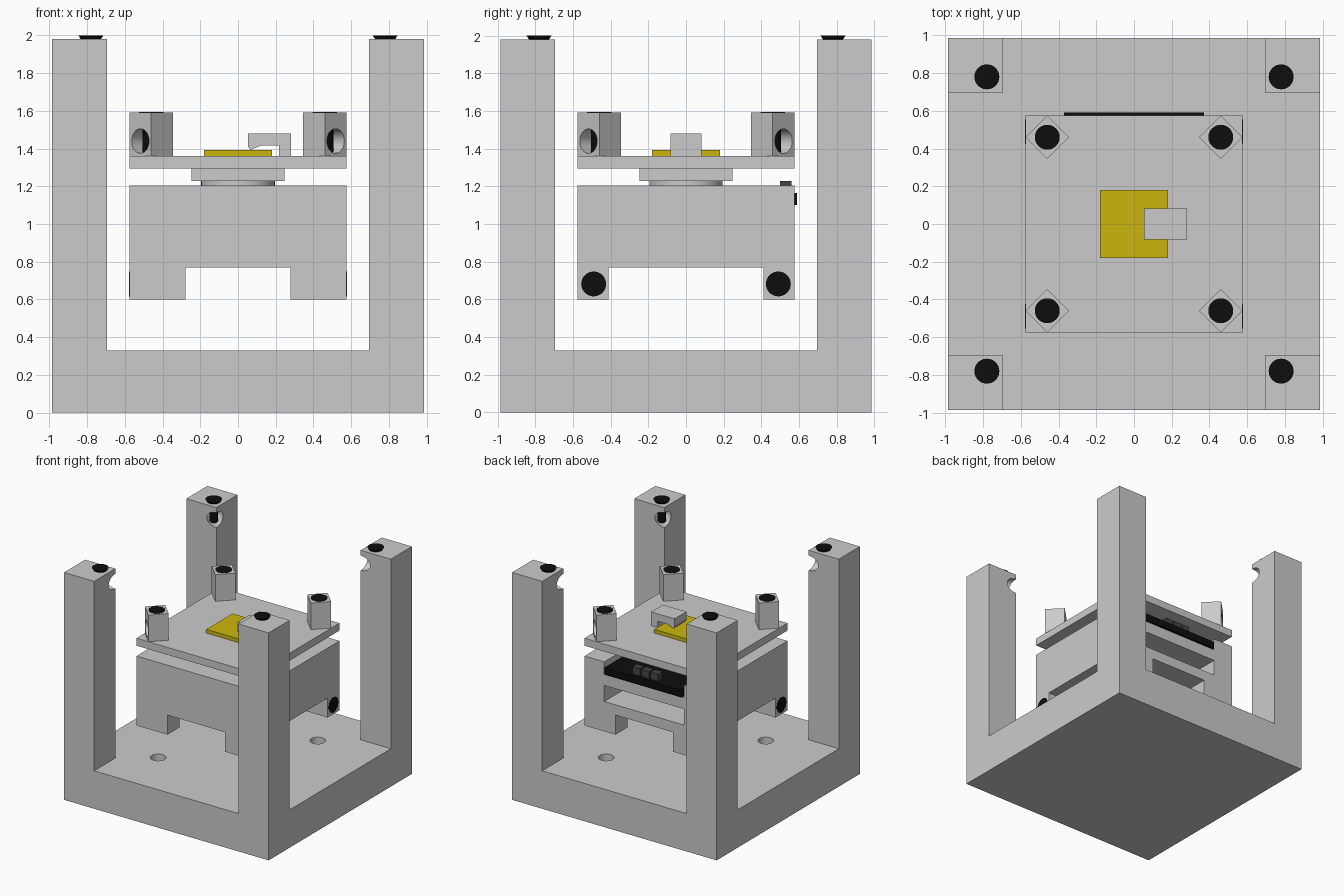
import bpy, bmesh, math
from mathutils import Vector

if "Cube" in bpy.data.objects:
    bpy.data.objects.remove(bpy.data.objects["Cube"])

SIGNS = [(sx, sy) for sx in (-1, 1) for sy in (-1, 1)]


def material(name, rgb):
    m = bpy.data.materials.new(name)
    m.diffuse_color = (*rgb, 1)
    m.use_nodes = True
    m.node_tree.nodes["Principled BSDF"].inputs["Base Color"].default_value = m.diffuse_color
    return m


BLACK = material("black", (0.004, 0.004, 0.004))
DARK = material("dark_grey", (0.06, 0.06, 0.06))
YELLOW = material("yellow", (0.6, 0.47, 0.004))


def finish(name, bm, mat=None):
    bmesh.ops.recalc_face_normals(bm, faces=bm.faces)
    me = bpy.data.meshes.new(name)
    bm.to_mesh(me)
    bm.free()
    ob = bpy.data.objects.new(name, me)
    bpy.context.collection.objects.link(ob)
    if mat:
        me.materials.append(mat)
    return ob


def box(name, lo, hi, mat=None):
    bm = bmesh.new()
    bmesh.ops.create_cube(bm, size=1)
    for v in bm.verts:
        v.co = [(a + b) / 2 + c * (b - a) for a, b, c in zip(lo, hi, v.co)]
    return finish(name, bm, mat)


def turned(name, start, axis, profile, mat=None, sides=40):
    """Solid of revolution: profile is (radius, distance along axis)."""
    bm = bmesh.new()
    rot = Vector((0, 0, 1)).rotation_difference(Vector(axis).normalized())
    rings = []
    for r, t in profile:
        rings.append([bm.verts.new(Vector(start) + rot @ Vector((
            r * math.cos(2 * math.pi * i / sides), r * math.sin(2 * math.pi * i / sides), t)))
            for i in range(sides)])
    for a, b in zip(rings, rings[1:]):
        for i in range(sides):
            j = (i + 1) % sides
            bm.faces.new((a[i], a[j], b[j], b[i]))
    bm.faces.new(rings[0])
    bm.faces.new(rings[-1])
    return finish(name, bm, mat)


def cut(ob, *cutters):
    for c in cutters:
        c.hide_render = True
        mod = ob.modifiers.new("cut", 'BOOLEAN')
        mod.operation = 'DIFFERENCE'
        mod.solver = 'EXACT'
        mod.object = c
    deps = bpy.context.evaluated_depsgraph_get()
    me = bpy.data.meshes.new_from_object(ob.evaluated_get(deps))
    ob.modifiers.clear()
    ob.data = me
    for c in cutters:
        bpy.data.objects.remove(c)


def screw(name, top, axis, shank, length):
    turned(name, top, axis, [(0.066, 0), (shank, 0.05), (shank, length)], BLACK)


# Frame base with four blind string holes
base = box("frame_base", (-0.985, -0.985, 0), (0.985, 0.985, 0.33))
cut(base, *[turned("hole", (sx * 0.425, sy * 0.49, 0.18), (0, 0, 1), [(0.063, 0), (0.063, 0.2)])
            for sx, sy in SIGNS])

for sx, sy in SIGNS:
    # Corner posts, each with a diagonal hole through its inner edge and a clamp screw
    xs, ys = sorted((sx * 0.695, sx * 0.985)), sorted((sy * 0.695, sy * 0.985))
    post = box("corner_post", (xs[0], ys[0], 0.33), (xs[1], ys[1], 1.98))
    cut(post, turned("hole", (sx * 0.6, sy * 0.6, 1.87), (sx, sy, 0),
                     [(0.065, 0), (0.065, 0.33)]))
    screw("post_screw", (sx * 0.78, sy * 0.78, 2.0), (0, 0, -1), 0.035, 0.24)

    # Diamond-section string mounts on the platform, with holes facing outwards
    c = sx * 0.46, sy * 0.46
    mount = turned("string_mount", (*c, 1.36), (0, 0, 1), [(0.115, 0), (0.115, 0.232)], sides=4)
    cut(mount, turned("hole", (c[0] + sx * 0.15, c[1] + sy * 0.15, 1.44), (-sx, -sy, 0),
                      [(0.065, 0), (0.065, 0.25)]))
    screw("mount_screw", (*c, 1.595), (0, 0, -1), 0.045, 0.222)

    # Feet under the body, hollow from below, clamped by side screws
    xs, ys = sorted((sx * 0.277, sx * 0.575)), sorted((sy * 0.412, sy * 0.575))
    foot = box("body_foot", (xs[0], ys[0], 0.6), (xs[1], ys[1], 0.77))
    cut(foot, turned("hole", (sx * 0.425, sy * 0.49, 0.55), (0, 0, 1),
                     [(0.063, 0), (0.063, 0.19)]))
    screw("foot_screw", (sx * 0.578, sy * 0.49, 0.682), (-sx, 0, 0), 0.035, 0.21)

# Body: board pocket open to the back and top, battery slot open to the back
body = box("suspended_body", (-0.575, -0.575, 0.77), (0.575, 0.575, 1.205))
cut(body,
    box("pocket", (-0.385, 0.2, 1.1), (0.385, 0.7, 1.3)),
    box("slot", (-0.385, -0.55, 0.86), (0.385, 0.7, 1.0)))

# Circuit board and its three connectors
box("circuit_board", (-0.37, 0.205, 1.102), (0.37, 0.59, 1.165), BLACK)
for i in (-1, 0, 1):
    box("connector", (i * 0.088 - 0.036, 0.5, 1.165), (i * 0.088 + 0.036, 0.56, 1.228), DARK)

# Turntable neck and platform
turned("neck", (0, 0, 1.2), (0, 0, 1), [(0.195, 0), (0.195, 0.03)], sides=64)
box("neck_plate", (-0.247, -0.247, 1.228), (0.247, 0.247, 1.295))
box("platform", (-0.575, -0.575, 1.295), (0.575, 0.575, 1.36))
box("sample", (-0.18, -0.18, 1.36), (0.18, 0.18, 1.392), YELLOW)

# Clip holding the sample
bm = bmesh.new()
outline = [(0.053, 1.48), (0.28, 1.48), (0.28, 1.36), (0.217, 1.36),
           (0.217, 1.415), (0.12, 1.415), (0.065, 1.393), (0.053, 1.41)]
face = bm.faces.new([bm.verts.new((x, -0.081, z)) for x, z in outline])
ext = bmesh.ops.extrude_face_region(bm, geom=[face])
bmesh.ops.translate(bm, vec=(0, 0.162, 0),
                    verts=[g for g in ext["geom"] if isinstance(g, bmesh.types.BMVert)])
finish("sample_clip", bm)

# Smooth the round surfaces, keep edges sharp
for ob in bpy.context.scene.objects:
    ob.select_set(True)
    bpy.context.view_layer.objects.active = ob
bpy.ops.object.shade_smooth_by_angle(angle=math.radians(30))
